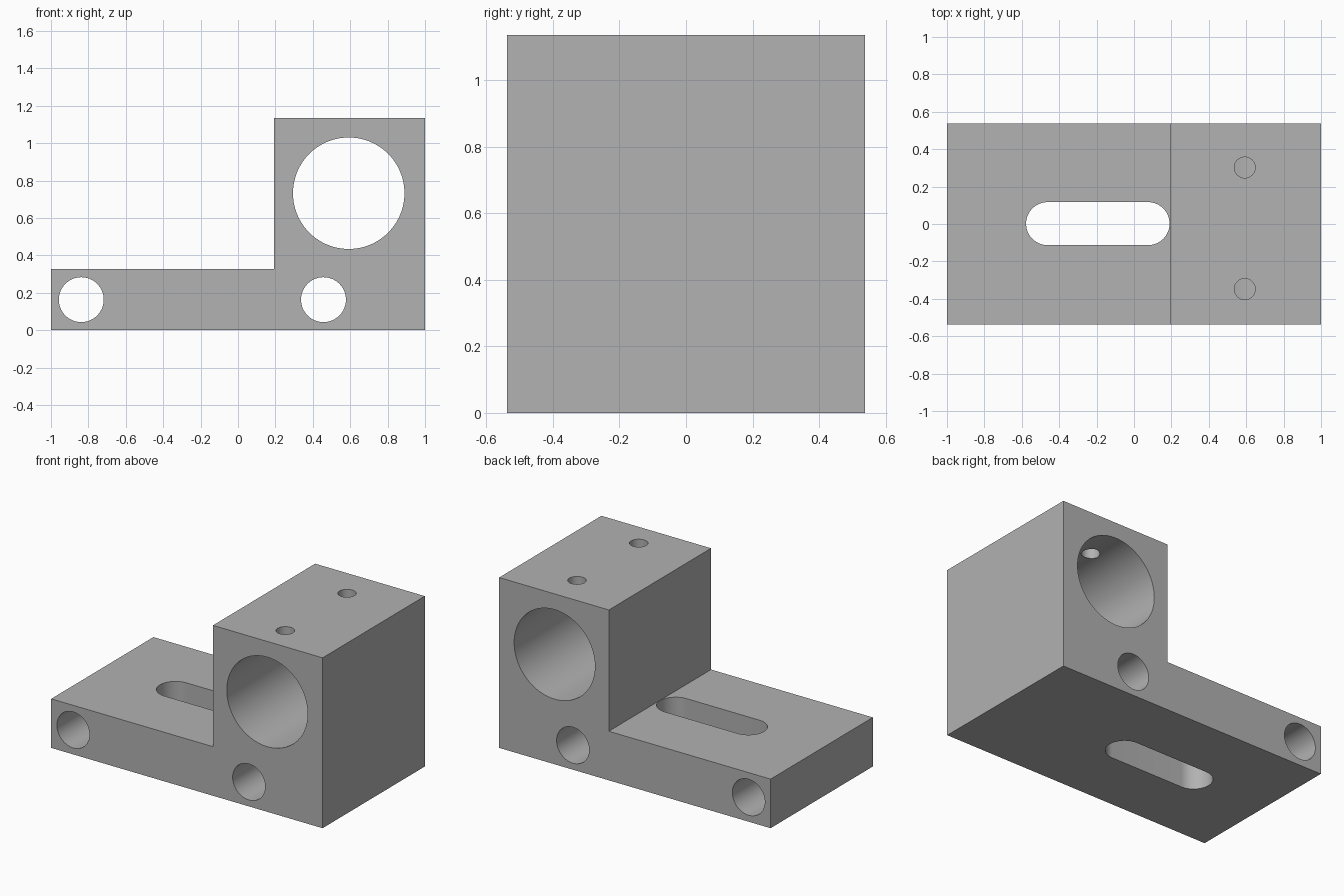
import bpy
import bmesh
import math
from mathutils import Matrix, Vector

if "Cube" in bpy.data.objects:
    bpy.data.objects.remove(bpy.data.objects["Cube"], do_unlink=True)

HALF_DEPTH = 0.538
HEIGHT = 1.135
STEP_X, STEP_Z = 0.192, 0.327

grey = bpy.data.materials.new("machined grey")
grey.use_nodes = True
grey.diffuse_color = (0.445, 0.445, 0.445, 1)
grey.node_tree.nodes["Principled BSDF"].inputs["Base Color"].default_value = grey.diffuse_color


def prism(name, outline, start, direction):
    """Extrude a closed outline of 3D points along a direction."""
    bm = bmesh.new()
    base = bm.faces.new([bm.verts.new(Vector(p) + Vector(start)) for p in outline])
    moved = bmesh.ops.extrude_face_region(bm, geom=[base])["geom"]
    bmesh.ops.translate(bm, vec=direction,
                        verts=[v for v in moved if isinstance(v, bmesh.types.BMVert)])
    bmesh.ops.recalc_face_normals(bm, faces=bm.faces)
    mesh = bpy.data.meshes.new(name)
    bm.to_mesh(mesh)
    bm.free()
    mesh.materials.append(grey)
    obj = bpy.data.objects.new(name, mesh)
    bpy.context.collection.objects.link(obj)
    return obj


def arc(radius, begin, sweep, count, shift=0):
    """Points of an arc in the xy plane, moved along x."""
    angles = [begin + sweep * i / count for i in range(count + 1)]
    return [(shift + radius * math.cos(a), radius * math.sin(a), 0) for a in angles]


def cross_hole(name, x, z, radius, sides=64):
    """Round cutter running front to back."""
    ring = [(px, 0, py) for px, py, _ in arc(radius, 0, math.tau, sides)[:-1]]
    return prism(name, ring, (x, -0.7, z), (0, 1.4, 0))


# L-shaped body
profile = [(-1, 0), (1, 0), (1, HEIGHT), (STEP_X, HEIGHT), (STEP_X, STEP_Z), (-1, STEP_Z)]
body = prism("bracket_body", [(x, 0, z) for x, z in profile],
             (0, -HALF_DEPTH, 0), (0, 2 * HALF_DEPTH, 0))

# Large bore and the two small cross holes
cutters = [cross_hole("main_bore_cutter", 0.592, 0.732, 0.298, 128),
           cross_hole("outer_hole_cutter", -0.838, 0.163, 0.12),
           cross_hole("inner_hole_cutter", 0.457, 0.163, 0.12)]

# Set screw holes from the top down into the bore
for y in (-0.348, 0.302):
    ring = arc(0.056, 0, math.tau, 48)[:-1]
    cutters.append(prism("screw_hole_cutter", ring, (0.592, y, 0.75), (0, 0, 0.6)))

# Slot through the foot
slot = (arc(0.115, -math.pi / 2, math.pi, 32, 0.075)
        + arc(0.115, math.pi / 2, math.pi, 32, -0.462))
cutters.append(prism("slot_cutter", slot, (0, 0.002, -0.1), (0, 0, 0.1 + STEP_Z + 0.05)))

# Cut the body, then drop the cutters
bpy.ops.object.select_all(action="DESELECT")
bpy.context.view_layer.objects.active = body
body.select_set(True)
for cutter in cutters:
    cutter.hide_render = True
    cut = body.modifiers.new("cut", "BOOLEAN")
    cut.operation = "DIFFERENCE"
    cut.solver = "EXACT"
    cut.object = cutter
    bpy.ops.object.modifier_apply(modifier=cut.name)
    bpy.data.objects.remove(cutter, do_unlink=True)

bpy.ops.object.shade_smooth_by_angle(angle=math.radians(30))
